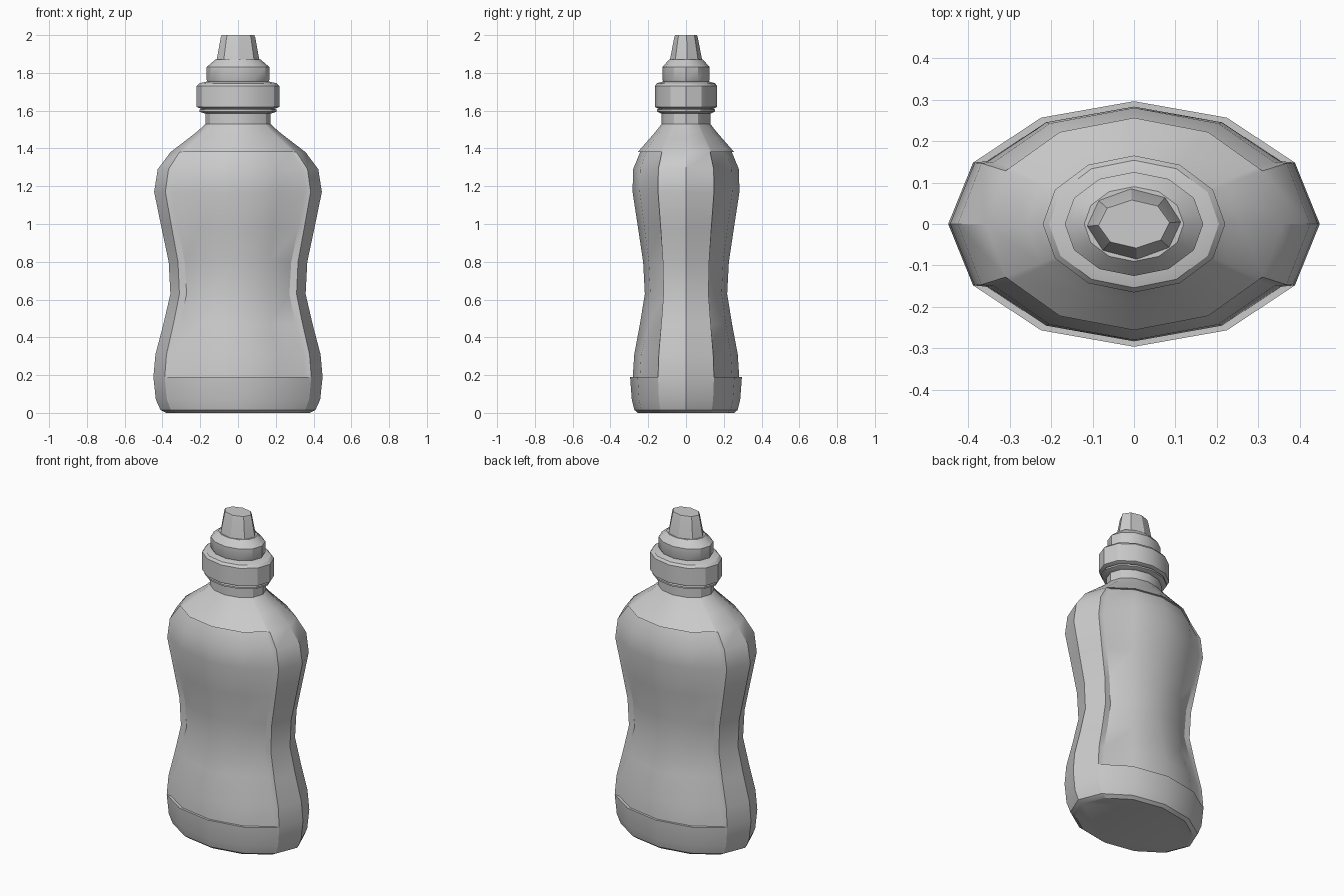
import bpy
import bmesh
import math

old = bpy.data.objects.get("Cube")
if old:
    bpy.data.objects.remove(old, do_unlink=True)

plastic = bpy.data.materials.new("grey plastic")
plastic.use_nodes = True
GREY = (0.6, 0.6, 0.6, 1)
plastic.diffuse_color = GREY
plastic.node_tree.nodes["Principled BSDF"].inputs["Base Color"].default_value = GREY


def ellipse(rx, ry, z, sides, turn=0):
    steps = [math.tau * i / sides + turn for i in range(sides)]
    return [(rx * math.cos(a), ry * math.sin(a), z) for a in steps]


def loft(name, rings):
    """Skin a stack of equal rings and close both ends."""
    bm = bmesh.new()
    rows = [[bm.verts.new(p) for p in ring] for ring in rings]
    n = len(rows[0])
    for low, high in zip(rows, rows[1:]):
        for i in range(n):
            j = (i + 1) % n
            bm.faces.new((low[i], low[j], high[j], high[i]))
    bm.faces.new(rows[0][::-1])
    bm.faces.new(rows[-1])
    bmesh.ops.remove_doubles(bm, verts=bm.verts, dist=0.0005)
    bmesh.ops.recalc_face_normals(bm, faces=bm.faces)
    mesh = bpy.data.meshes.new(name)
    bm.to_mesh(mesh)
    bm.free()
    mesh.materials.append(plastic)
    obj = bpy.data.objects.new(name, mesh)
    bpy.context.collection.objects.link(obj)
    bpy.ops.object.select_all(action="DESELECT")
    obj.select_set(True)
    bpy.context.view_layer.objects.active = obj
    bpy.ops.object.shade_smooth_by_angle(angle=math.radians(30))
    return obj


def body_ring(rx, ry, z, recess):
    """Twelve-sided ring with an extra column at each panel edge."""
    pts = ellipse(rx, ry, z, 12)
    ring = []
    for i, (x, y, _) in enumerate(pts):
        nx, ny, _ = pts[(i + 1) % 12]
        in_panel = i % 6 not in (0, 1, 5)
        k = 1 - recess / ry if in_panel else 1
        # squeeze dent low on one side of each panel
        if recess and i in (4, 10) and 0.4 < z < 0.55:
            k -= 0.06
        ring.append((x * k, y * k, z))
        if i % 6 in (1, 4):
            t = 0.1 if i % 6 == 1 else 0.9
            k = 1 - recess / ry
            ring.append(((x + (nx - x) * t) * k, (y + (ny - y) * t) * k, z))
    return ring


# Bottle body: half width, half depth, height, panel recess
BODY = [
    (0.38, 0.255, 0.0, 0), (0.41, 0.273, 0.015, 0), (0.435, 0.287, 0.07, 0),
    (0.448, 0.296, 0.19, 0), (0.448, 0.296, 0.19, 0.014),
    (0.437, 0.288, 0.31, 0.014), (0.395, 0.262, 0.47, 0.018),
    (0.358, 0.238, 0.63, 0.02), (0.367, 0.245, 0.8, 0.018),
    (0.405, 0.268, 0.98, 0.014), (0.444, 0.296, 1.17, 0.013),
    (0.425, 0.293, 1.29, 0.013), (0.358, 0.256, 1.38, 0.013),
    (0.358, 0.256, 1.38, 0), (0.26, 0.19, 1.455, 0),
    (0.215, 0.16, 1.49, 0), (0.172, 0.129, 1.53, 0),
]
loft("bottle_body", [body_ring(*row) for row in BODY])


def turned(name, profile, depth=0.75, sides=12, turn=0):
    return loft(name, [ellipse(r, r * depth, z, sides, turn) for r, z in profile])


# Neck, tamper ring, screw cap and drinking spout
turned("neck", [(0.172, 1.525), (0.172, 1.63)])
turned("neck_ring", [(0.175, 1.585), (0.205, 1.595), (0.205, 1.605), (0.19, 1.612)])
turned("screw_cap", [(0.2, 1.612), (0.22, 1.62), (0.22, 1.73), (0.205, 1.745),
                     (0.16, 1.755)])
turned("cap_collar", [(0.155, 1.745), (0.167, 1.765), (0.167, 1.83),
                      (0.15, 1.845), (0.12, 1.87), (0.1, 1.87)])
loft("spout", [ellipse(0.115, 0.087, 1.86, 8, 0.06),
               ellipse(0.092, 0.063, 1.985, 8, 0.06),
               ellipse(0.086, 0.058, 2.0, 8, 0.06)])
